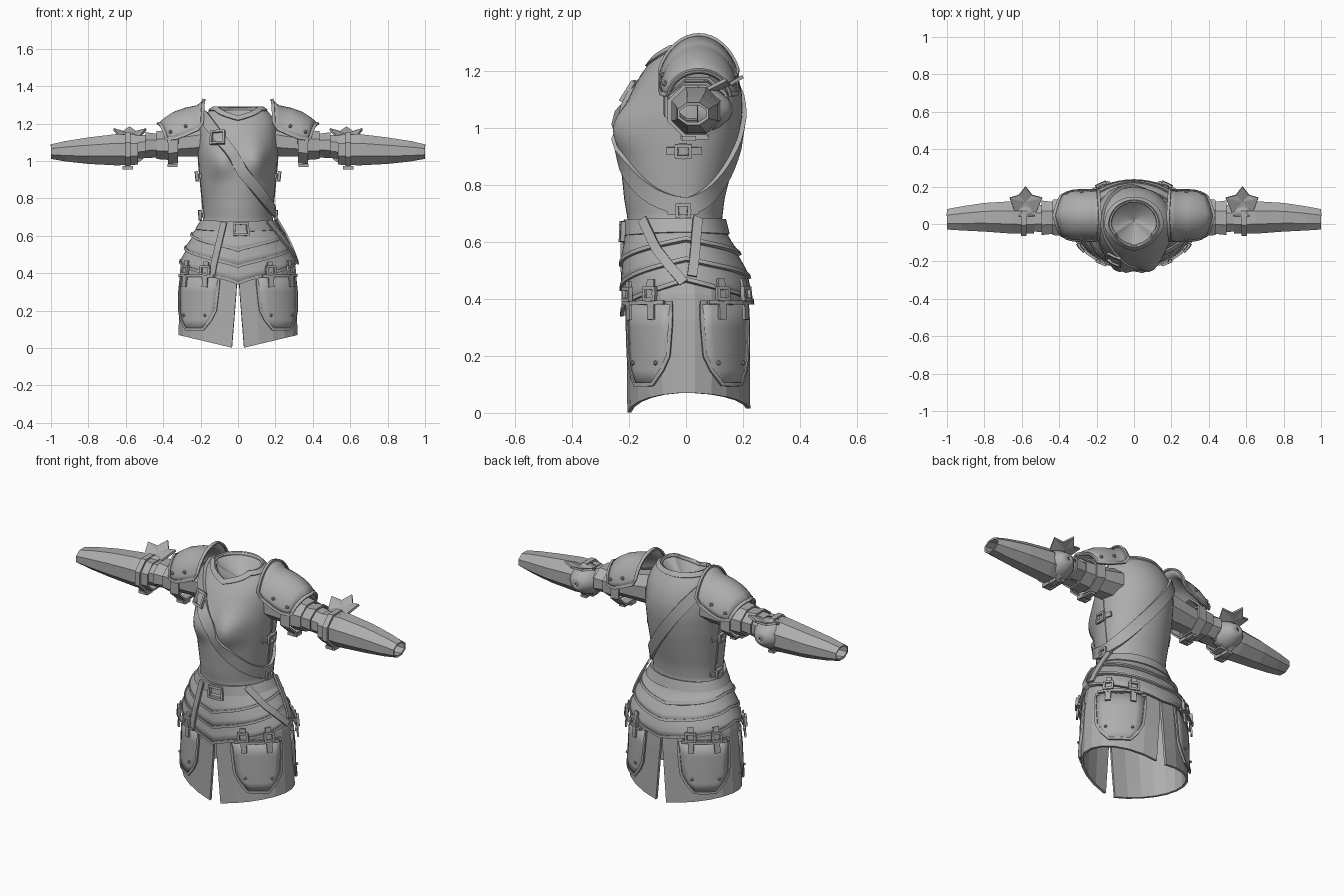
import bpy, bmesh, math
from mathutils import Vector as V

if "Cube" in bpy.data.objects:
    bpy.data.objects.remove(bpy.data.objects["Cube"])

steel = bpy.data.materials.new("grey_steel")
steel.diffuse_color = (0.42, 0.42, 0.42, 1)
steel.use_nodes = True
steel.node_tree.nodes["Principled BSDF"].inputs["Base Color"].default_value = steel.diffuse_color

# body section by height: z, half width, front depth, back depth
BODY = [(0, .317, .2, .22), (.3, .307, .202, .216), (.45, .29, .205, .208), (.52, .265, .207, .182),
        (.6, .228, .203, .142), (.68, .182, .2, .122), (.75, .183, .212, .13), (.85, .193, .222, .155),
        (.95, .203, .222, .178), (1.05, .21, .21, .193), (1.12, .207, .188, .192), (1.18, .2, .158, .178),
        (1.22, .188, .128, .16), (1.25, .168, .106, .143), (1.27, .145, .091, .13), (1.29, .115, .078, .116)]


def base(t, z):
    t = (t + math.pi) % (2 * math.pi) - math.pi
    z = min(max(z, 0), 1.29)
    for a, b in zip(BODY, BODY[1:]):
        if z <= b[0]:
            k = (z - a[0]) / (b[0] - a[0])
            w, f, r = (a[i] + (b[i] - a[i]) * k for i in (1, 2, 3))
            break
    c = math.cos(t)
    bust = .055 * math.exp(-((abs(t) - .48) / .36) ** 2 - ((z - 1.0) / .085) ** 2)
    return V((w * math.sin(t), -c * (f if c > 0 else r) - bust, z))


def body(t, z, off=0.0):
    """Point and outward normal of the body surface; t = 0 is the front, +x at 90 degrees."""
    p = base(t, z)
    n = (base(t + .02, z) - base(t - .02, z)).cross(base(t, z + .01) - base(t, z - .01)).normalized()
    return p + n * off, n


def make(name, verts, faces, thick=0, mirror=False, smooth=None):
    me = bpy.data.meshes.new(name)
    me.from_pydata([tuple(v) for v in verts], [], faces)
    bm = bmesh.new()
    bm.from_mesh(me)
    bmesh.ops.recalc_face_normals(bm, faces=bm.faces)
    bm.to_mesh(me)
    bm.free()
    me.materials.append(steel)
    ob = bpy.data.objects.new(name, me)
    bpy.context.collection.objects.link(ob)
    if smooth:
        bpy.ops.object.select_all(action='DESELECT')
        ob.select_set(True)
        bpy.context.view_layer.objects.active = ob
        bpy.ops.object.shade_smooth_by_angle(angle=math.radians(smooth))
    if thick:
        m = ob.modifiers.new("thickness", 'SOLIDIFY')
        m.thickness, m.offset = thick, 0
    if mirror:
        ob.modifiers.new("other_side", 'MIRROR')
    return ob


def grid(name, rows, wrap=False, **kw):
    n = len(rows[0])
    faces = [(r * n + c, r * n + (c + 1) % n, (r + 1) * n + (c + 1) % n, (r + 1) * n + c)
             for r in range(len(rows) - 1) for c in range(n if wrap else n - 1)]
    return make(name, [p for row in rows for p in row], faces, **kw)


def ribbon(name, frames, width, thick, closed=False, **kw):
    """Flat strap of rectangular section along (point, normal) frames."""
    n, verts = len(frames), []
    for i, (p, nor) in enumerate(frames):
        a = frames[(i - 1) % n if closed else max(i - 1, 0)][0]
        b = frames[(i + 1) % n if closed else min(i + 1, n - 1)][0]
        side = (b - a).cross(nor).normalized() * width / 2
        verts += [p - side, p + side, p + side + nor * thick, p - side + nor * thick]
    faces = [(i * 4 + k, i * 4 + (k + 1) % 4, (i + 1) % n * 4 + (k + 1) % 4, (i + 1) % n * 4 + k)
             for i in range(n if closed else n - 1) for k in range(4)]
    if not closed:
        faces += [(0, 1, 2, 3), (4 * n - 4, 4 * n - 3, 4 * n - 2, 4 * n - 1)]
    return make(name, verts, faces, **kw)


def lay(path, off, steps=6, closed=False):
    """Frames along a polyline of (degrees, z) laid on the body."""
    pts = path + path[:1] if closed else path
    out = []
    for (t0, z0), (t1, z1) in zip(pts, pts[1:]):
        out += [body(math.radians(t0 + (t1 - t0) * k / steps), z0 + (z1 - z0) * k / steps, off) for k in range(steps)]
    return out if closed else out + [body(math.radians(path[-1][0]), path[-1][1], off)]


def buckle(name, t, z, dt, dz, off, **kw):
    path = [(t - dt, z - dz), (t + dt, z - dz), (t + dt, z + dz), (t - dt, z + dz)]
    ribbon(name, lay(path, off, 2, True), .014, .016, True, **kw)


def rivet(name, p, r=.009):
    bm = bmesh.new()
    bmesh.ops.create_icosphere(bm, subdivisions=1, radius=r)
    verts, faces = [v.co + p for v in bm.verts], [[v.index for v in f.verts] for f in bm.faces]
    bm.free()
    make(name, verts, faces, mirror=True)


def tube(name, secs, n=8, thick=.01, smooth=None):
    """Faceted sleeve along x from sections x, y centre, z centre, y half size, z half size."""
    g = 1 / math.cos(math.pi / n)
    rows = [[V((x, y + a * g * math.cos(math.tau * (k + .5) / n), z + b * g * math.sin(math.tau * (k + .5) / n)))
             for k in range(n)] for x, y, z, a, b in secs]
    grid(name, rows, True, thick=thick, mirror=True, smooth=smooth)


ring = [math.tau * k / 48 for k in range(48)]


def neck(t):
    t = abs((t + math.pi) % math.tau - math.pi)
    return 1.285 - .05 * max(0, 1 - t / .9)


# breastplate with V neck, collar trim and the dished lining inside the neck
grid("breastplate", [[body(t, .63 + (neck(t) - .63) * r / 26)[0] for t in ring] for r in range(27)],
     True, thick=.01, smooth=40)
ribbon("collar_trim", [body(t, neck(t) - .012, .002) for t in ring], .028, .01, True, smooth=30)
mid = V((0, .02, 1.19))
grid("neck_lining", [[mid.lerp(body(t, neck(t) - .01, -.006)[0], k) - V((0, 0, .03 * k * (1 - k))) for t in ring]
                     for k in (.02, .3, .6, .85, 1)], True, smooth=60)

# diagonal strap around the torso, lying in a tilted plane
sash = []
for t in ring:
    lo, hi = .66, 1.28
    for _ in range(30):
        z = (lo + hi) / 2
        if z - .985 + 1.41 * base(t, z).x > 0:
            hi = z
        else:
            lo = z
    sash.append(body(t, z, .004))
ribbon("diagonal_strap", sash, .06, .016, True, smooth=30)
buckle("strap_buckle", -29, 1.115, 9, .032, .016)

# side seams and their buckles
ribbon("side_seam", lay([(90, .7), (90, 1.02)], 0), .012, .008, mirror=True)
for z in (.71, .92):
    ribbon("side_strap", lay([(73, z), (107, z)], .004), .026, .012, mirror=True)
    buckle("side_buckle", 88, z, 6, .02, .014, mirror=True)

# belt
ribbon("belt", [body(t, .65, .004) for t in ring], .055, .014, True, smooth=30)
buckle("belt_buckle", 4, .635, 9, .03, .018)

# three overlapping hip plates with pointed hems
for top, bot, dip in [(.64, .595, .08), (.605, .525, .095), (.54, .455, .115)]:
    def hem(t):
        a = abs((t + math.pi) % math.tau - math.pi) / (math.pi / 2)
        return bot - (dip * (1 - a ** .8) if a < 1 else .65 * dip * (a - 1))
    rows = [[body(t, top + (hem(t) - top) * k / 4, .002 + .0045 * k)[0] for t in ring] for k in range(5)]
    grid("hip_plate", rows, True, thick=.012, smooth=30)
    ribbon("hip_plate_hem", [body(t, hem(t) + .006, .018) for t in ring], .014, .01, True, smooth=30)

# skirt halves, slit at front and back
rows = []
for r in range(6):
    row = []
    for c in range(12):
        lean = 1 - math.sin(math.pi * c / 11)
        z = (.07 - (.068 if c < 6 else .055) * lean) * (1 - r / 5) + .5 * r / 5
        gap = math.asin((.004 + .028 * max(0, 1 - z / .36)) / .31)
        row.append(body(gap + (math.pi - 2 * gap) * c / 11, z)[0])
    rows.append(row)
grid("skirt", rows, thick=.014, mirror=True)

# four thigh plates hung from buckled straps
OUT = [(.385, 19, 77), (.3, 20, 76), (.2, 22, 74), (.15, 27, 68), (.1, 35, 58)]
for face in (lambda a: a, lambda a: 180 - a):
    rad = lambda a: math.radians(face(a))
    grid("thigh_plate", [[body(rad(a + (b - a) * k / 6), z, .01)[0] for k in range(7)] for z, a, b in OUT],
         thick=.014, mirror=True, smooth=25)
    edge = [(face(a), z) for z, a, b in OUT] + [(face(b), z) for z, a, b in reversed(OUT)]
    ribbon("thigh_plate_rim", lay(edge, .012, 2, True), .014, .009, True, mirror=True)
    ribbon("thigh_plate_bar", lay([(face(24), .385), (face(72), .385)], .026), .014, .014, mirror=True)
    for a in (33, 60):
        ribbon("hanger_strap", lay([(face(a), .46), (face(a), .4), (face(a), .325)], .028, 2), .03, .01, mirror=True)
        buckle("hanger_buckle", face(a), .415, 4.5, .02, .032, mirror=True)
    for a in (33, 62):
        rivet("thigh_rivet", body(rad(a), .175, .02)[0])

# loose straps hanging over the hips
for path in ([(-20, .67), (-22, .55), (-26, .38)], [(48, .67), (65, .56), (88, .45)], [(105, .68), (100, .58), (95, .47)]):
    ribbon("hanging_strap", lay(path, .026), .034, .01)

# arms: sleeve, overlapping bands, elbow band and faceted forearm guard
tube("sleeve", [(.17, .03, 1.11, .085, .08), (.35, .03, 1.09, .072, .062), (.58, .03, 1.07, .065, .055)])
tube("upper_arm_band", [(.32, .035, 1.09, .11, .098), (.375, .035, 1.08, .105, .093)])
tube("upper_arm_band", [(.365, .035, 1.085, .095, .075), (.435, .035, 1.085, .09, .07)])
tube("upper_arm_band", [(.425, .033, 1.085, .08, .054), (.495, .033, 1.085, .088, .064)])
tube("forearm_guard", [(.535, .03, 1.06, .075, .075), (.65, .035, 1.06, .082, .079), (.8, .036, 1.055, .072, .066),
                       (.92, .03, 1.052, .06, .05), (1.0, .025, 1.05, .05, .034)])
tube("elbow_band", [(.575, .03, 1.06, .088, .085), (.605, .03, 1.06, .088, .085)], thick=.014)

# elbow cap: rounded cone pointing back, with a pointed fin above
cap = [(.04, .088, .08), (.08, .083, .075), (.115, .066, .058), (.145, .04, .035), (.16, .008, .008)]
grid("elbow_cap", [[V((.58 + a * math.cos(math.tau * k / 16), y, 1.065 + b * math.sin(math.tau * k / 16)))
                    for k in range(16)] for y, a, b in cap], True, thick=.01, mirror=True, smooth=40)
fin = [(.58, .05, 1.125), (.525, .06, 1.13), (.49, .14, 1.17), (.545, .155, 1.155), (.58, .2, 1.18),
       (.615, .155, 1.155), (.665, .14, 1.17), (.635, .06, 1.13), (.58, .12, 1.14)]
make("elbow_fin", fin, [(8, i, (i + 1) % 8) for i in range(8)], thick=.012, mirror=True)

# arm straps with buckles lying under the arm
for x, z in ((.35, .985), (.59, .972)):
    ribbon("arm_strap", [(V((x, y, z)), V((0, 0, -1))) for y in (-.02, .08)], .035, .012, mirror=True)
    ribbon("arm_buckle", [(V((x + a, .01 + b, z)), V((0, 0, -1))) for a, b in
                          ((-.024, -.02), (.024, -.02), (.024, .02), (-.024, .02))], .012, .018, True, mirror=True)

# shoulder guards: arched loft with flared collar edge: x, z centre, y radius, z radius, half angle, end sweep
PAUL = [(.183, 1.12, .145, .2, 66, -.01), (.215, 1.12, .133, .172, 74, 0), (.28, 1.12, .13, .158, 83, 0),
        (.34, 1.115, .126, .142, 87, .015), (.385, 1.11, .118, .118, 86, .03), (.425, 1.105, .105, .09, 82, .045)]


def arch(sec, k, grow=0.0):
    x, zc, ry, rz, half, sweep = sec
    a = math.radians(half) * k
    return V((x - sweep * abs(k), .045 + (ry + grow) * math.sin(a), zc + (rz + grow) * math.cos(a)))


ks = [k / 8 - 1 for k in range(17)]
grid("shoulder_guard", [[arch(s, k) for k in ks] for s in PAUL], thick=.014, mirror=True, smooth=35)
loop = [(s, -1) for s in PAUL] + [(PAUL[-1], k) for k in ks[1:]]
loop += [(s, 1) for s in PAUL[-2::-1]] + [(PAUL[0], k) for k in ks[-2:0:-1]]
mid = V((.3, .045, 1.1))
ribbon("shoulder_guard_rim", [(arch(s, k, .002), (V((s[0] * .3 + .21, *arch(s, k).yz)) - mid).normalized())
                              for s, k in loop], .016, .01, True, mirror=True)
for i, k in ((2, -.8), (4, -.8), (2, .8), (4, .8)):
    rivet("shoulder_rivet", arch(PAUL[i], k, .009), .011)
